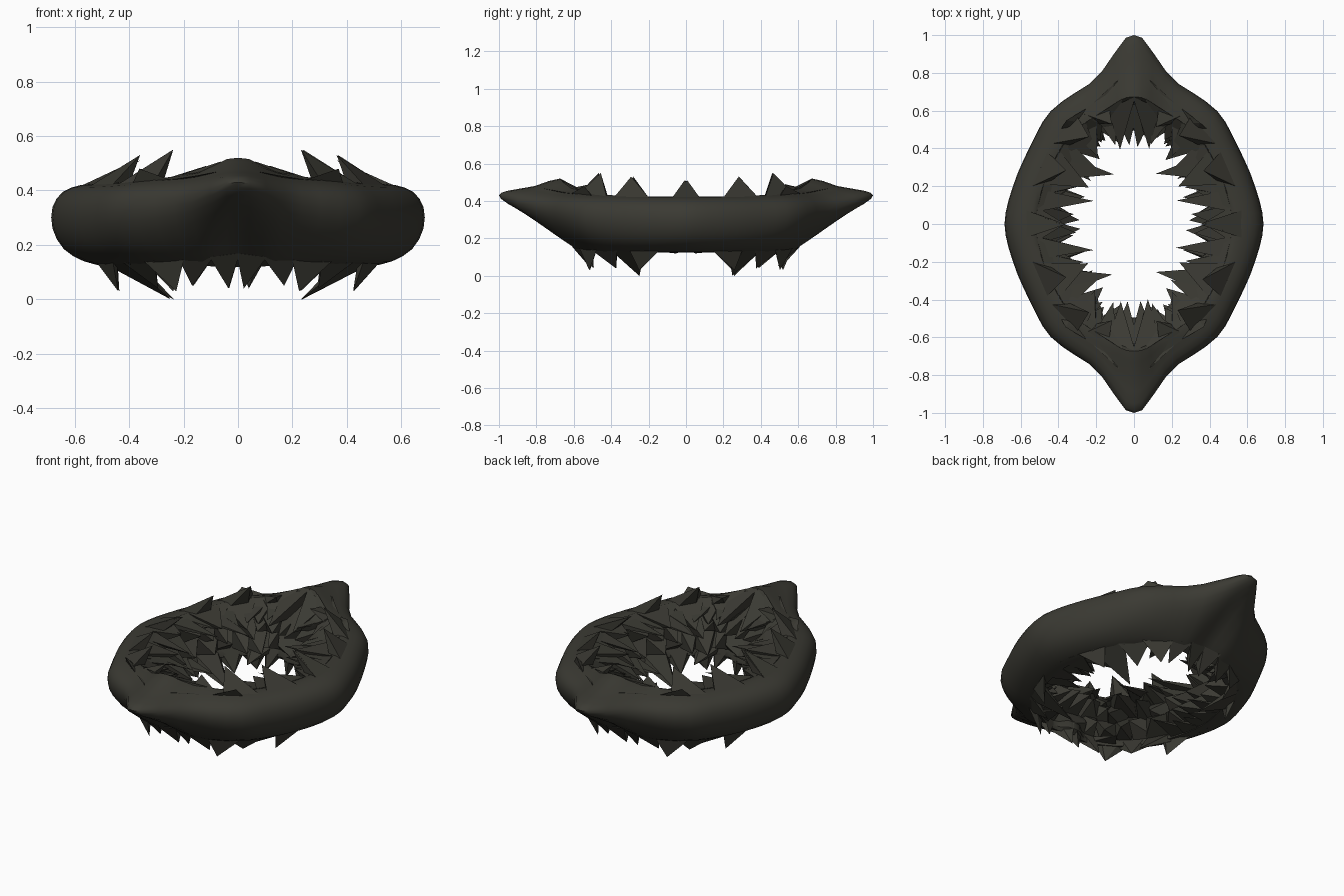
import bpy, bmesh, math, random
from mathutils import Vector

if "Cube" in bpy.data.objects:
    bpy.data.objects.remove(bpy.data.objects["Cube"])

random.seed(4)
fur = bpy.data.materials.new("dark olive grey")
fur.diffuse_color = (0.043, 0.042, 0.033, 1)
fur.use_nodes = True
fur.node_tree.nodes["Principled BSDF"].inputs["Base Color"].default_value = fur.diffuse_color

# plan outline of one quarter, from the side round to the pointed end
OUTLINE = [(.685, 0), (.675, .08), (.65, .17), (.615, .27), (.57, .37), (.525, .46),
           (.485, .54), (.425, .615), (.33, .685), (.235, .745), (.15, .835), (.06, .97), (0, 1)]
# cross-sections (fraction inward, height): at the sides and at the ends
SIDE = [(.70, .125), (.42, .14), (.16, .185), (.015, .26), (.015, .34), (.15, .395),
        (.38, .42), (.58, .42), (.64, .38), (.5, .32), (.48, .24), (.62, .165)]
TIP = [(1, .12), (.75, .2), (.42, .3), (.1, .385), (0, .43), (.1, .455),
       (.4, .48), (.68, .52), (.75, .44), (.7, .38), (.85, .28), (1.05, .18)]
NA = len(SIDE)


def spline(p0, p1, p2, p3, t):
    return .5 * (2 * p1 + (p2 - p0) * t + (2 * p0 - 5 * p1 + 4 * p2 - p3) * t * t
                 + (3 * p1 - p0 - 3 * p2 + p3) * t ** 3)


def outline(s):
    """Smooth outline; mirrored past both ends of the quarter."""
    i = max(0, min(int(s * 12), 11))

    def pt(k):
        if k < 0:
            return Vector((OUTLINE[-k][0], -OUTLINE[-k][1]))
        if k > 12:
            return Vector((-OUTLINE[24 - k][0], OUTLINE[24 - k][1]))
        return Vector(OUTLINE[k])
    return spline(pt(i - 1), pt(i), pt(i + 1), pt(i + 2), s * 12 - i)


def section(prof, a):
    i = int(a)
    return spline(*(Vector(prof[(i + k) % NA]) for k in (-1, 0, 1, 2)), a - i)


def surf(s, a):
    """Point of the band in the first quarter: s = 0..1 along, a = section position."""
    flip, over = s < 0, s > 1
    s = abs(s)
    s = 2 - s if over else s
    out = outline(s)
    phi = s * math.pi / 2
    inn = Vector((.40 * math.cos(phi), .52 * math.sin(phi)))
    f, z = section(SIDE, a).lerp(section(TIP, a), min(1, max(0, out.y) ** 3.3))
    p = out.lerp(inn, f)
    return Vector((-p.x if over else p.x, -p.y if flip else p.y, z))


def finish(bm, name, smooth):
    bmesh.ops.recalc_face_normals(bm, faces=bm.faces)
    me = bpy.data.meshes.new(name)
    bm.to_mesh(me)
    bm.free()
    me.materials.append(fur)
    ob = bpy.data.objects.new(name, me)
    bpy.context.collection.objects.link(ob)
    if smooth:
        bpy.context.view_layer.objects.active = ob
        ob.select_set(True)
        bpy.ops.object.shade_smooth_by_angle(angle=math.radians(40))
        ob.select_set(False)


# smooth outer band, hollowed on the inside
bm = bmesh.new()
NQ = 16
NU, NV = NQ * 4, NA * 2
rings = []
for k in range(NU):
    q, i = divmod(k, NQ)
    s = i / NQ if q % 2 == 0 else 1 - i / NQ
    sx = -1 if q in (1, 2) else 1
    sy = -1 if q in (2, 3) else 1
    rings.append([bm.verts.new((p.x * sx, p.y * sy, p.z))
                  for p in (surf(s, a / 2) for a in range(NV))])
for k in range(NU):
    r, t = rings[k], rings[(k + 1) % NU]
    for a in range(NV):
        b = (a + 1) % NV
        bm.faces.new((r[a], t[a], t[b], r[b]))
finish(bm, "ruff_band", True)


def tuft(bm, s, a0, a1, width, tip):
    """Flat-sided spike rooted between section rows a0 and a1, in all four quarters."""
    base = [surf(s - width, a0), surf(s + width, a0), surf(s + width * .7, a1), surf(s - width * .7, a1)]
    for sx in (1, -1):
        for sy in (1, -1):
            jx, jy = random.uniform(-.01, .01), random.uniform(-.01, .01)
            v = [bm.verts.new((p.x * sx, p.y * sy, p.z)) for p in base]
            t = bm.verts.new(((tip[0] + jx) * sx, (tip[1] + jy) * sy, tip[2]))
            bm.faces.new(v)
            for i in range(4):
                bm.faces.new((v[i], v[(i + 1) % 4], t))


# large tufts rising from the upper edge
bm = bmesh.new()
for s, w, tip in [(0, .08, (.37, 0, .51)), (.13, .07, (.22, .13, .38)), (.32, .09, (.11, .26, .36)),
                  (.30, .09, (.36, .29, .53)), (.54, .10, (.23, .46, .55)), (.66, .09, (.2, .36, .38)),
                  (.8, .09, (.1, .42, .40)), (.22, .07, (.27, .2, .38)), (.44, .08, (.2, .3, .38)),
                  (.93, .07, (.06, .46, .38)), (.62, .08, (.36, .54, .48)), (.74, .08, (.12, .52, .49))]:
    tuft(bm, s, 6, 8, w, tip)
finish(bm, "upper_tufts", False)

# large tufts hanging from the lower edge
bm = bmesh.new()
for s, w, tip in [(0, .09, (.36, 0, .13)), (.1, .08, (.33, .06, .12)), (.24, .08, (.43, .25, .03)),
                  (.34, .10, (.24, .25, 0)), (.5, .10, (.3, .38, .04)), (.17, .08, (.25, .14, .14)),
                  (.64, .09, (.23, .51, .03)), (.7, .09, (.2, .37, .12)), (.79, .08, (.16, .5, .05)),
                  (.93, .08, (.03, .5, .04))]:
    tuft(bm, s, .7, 11, w, tip)
finish(bm, "lower_tufts", False)

# smaller layered tufts filling the inside
bm = bmesh.new()
for a0, a1, n, z in [(7, 9, 8, .37), (8, 10, 8, .29), (9, 11, 8, .2)]:
    for i in range(n):
        s = (i + random.uniform(.2, .8)) / n
        phi = (s + random.uniform(-.08, .08)) * math.pi / 2
        r = random.uniform(.8, 1.1)
        tuft(bm, s, a0, a1, random.uniform(.06, .11),
             (.35 * r * math.cos(phi), max(0, .49 * r * math.sin(phi)),
              z + s ** 4 * .05 + random.uniform(-.04, .04)))
finish(bm, "inner_tufts", False)
